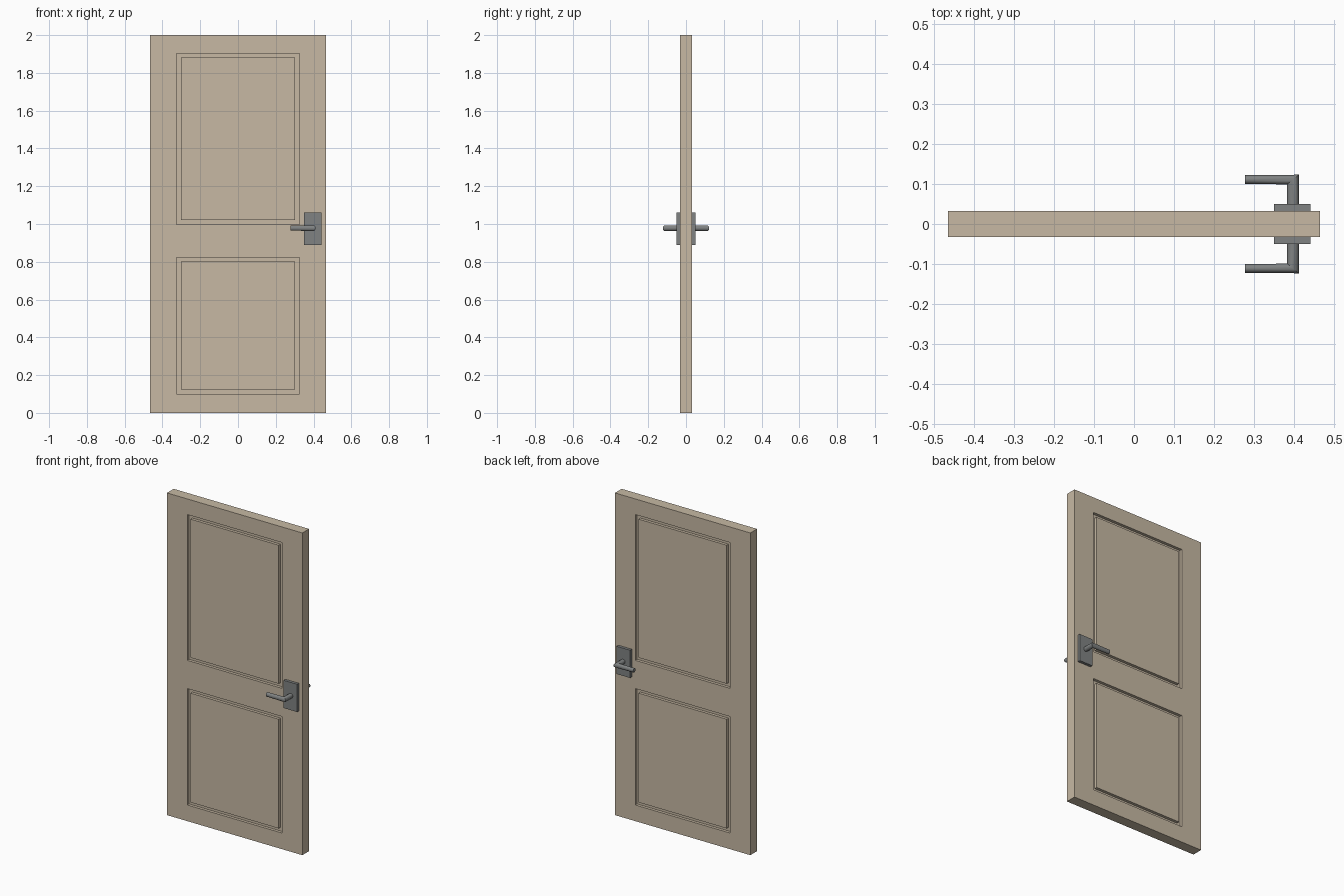
import bpy, bmesh, math
from mathutils import Vector, Matrix

if "Cube" in bpy.data.objects:
    bpy.data.objects.remove(bpy.data.objects["Cube"])


def material(name, rgb):
    m = bpy.data.materials.new(name)
    m.diffuse_color = (*rgb, 1)
    m.use_nodes = True
    m.node_tree.nodes["Principled BSDF"].inputs["Base Color"].default_value = m.diffuse_color
    return m


BEIGE = material("beige paint", (0.57, 0.485, 0.37))
STEEL = material("dark steel", (0.215, 0.225, 0.225))


def finish(bm, name, mat):
    bmesh.ops.recalc_face_normals(bm, faces=bm.faces[:])
    me = bpy.data.meshes.new(name)
    bm.to_mesh(me)
    bm.free()
    me.materials.append(mat)
    ob = bpy.data.objects.new(name, me)
    bpy.context.collection.objects.link(ob)
    return ob


def add_box(bm, x0, x1, y0, y1, z0, z1):
    size = Matrix.Diagonal((x1 - x0, y1 - y0, z1 - z0, 1))
    mid = Matrix.Translation(((x0 + x1) / 2, (y0 + y1) / 2, (z0 + z1) / 2))
    bmesh.ops.create_cube(bm, size=1, matrix=mid @ size)


# Door leaf: slab with two raised panels set in grooves on each side
W, T = 0.465, 0.033
PX = 0.325
PANELS = [(0.10, 0.823), (0.998, 1.903)]
GROOVE, DEPTH = 0.032, 0.018

bm = bmesh.new()
add_box(bm, -W, W, -T, T, 0, 2)
cuts = [((x, 0, 0), (1, 0, 0)) for x in (-PX, PX)]
cuts += [((0, 0, z), (0, 0, 1)) for pair in PANELS for z in pair]
for co, no in cuts:
    bmesh.ops.bisect_plane(bm, geom=bm.verts[:] + bm.edges[:] + bm.faces[:],
                           plane_co=Vector(co), plane_no=Vector(no))
bm.normal_update()
panel_faces = []
for f in bm.faces:
    c = f.calc_center_median()
    if abs(f.normal.y) > 0.9 and abs(c.x) < PX and any(a < c.z < b for a, b in PANELS):
        panel_faces.append(f)
for thick, depth in ((0, -DEPTH), (GROOVE, 0), (0, DEPTH)):
    bmesh.ops.inset_individual(bm, faces=panel_faces, thickness=thick, depth=depth)
    bm.normal_update()
finish(bm, "door_leaf", BEIGE)


# Lever: round bar out of the plate, mitred corner, then along the door
def lever(name, side, n=12):
    bm = bmesh.new()
    xc, zc, yc, r, ry = 0.397, 0.978, 0.111, 0.015, 0.0125
    rings = [[], [], []]
    for i in range(n):
        a = 2 * math.pi * (i + 0.5) / n
        c, z = math.cos(a), zc + r * math.sin(a)
        rings[0].append(bm.verts.new((xc + r * c, side * 0.045, z)))
        rings[1].append(bm.verts.new((xc + r * c, side * (yc + ry * c), z)))
        rings[2].append(bm.verts.new((0.277, side * (yc + 0.9 * ry * c),
                                      zc + 0.9 * r * math.sin(a))))
    for p, q in zip(rings, rings[1:]):
        for i in range(n):
            j = (i + 1) % n
            bm.faces.new((p[i], p[j], q[j], q[i]))
    bm.faces.new(rings[0])
    bm.faces.new(rings[2])
    ob = finish(bm, name, STEEL)
    bpy.context.view_layer.objects.active = ob
    ob.select_set(True)
    bpy.ops.object.shade_smooth_by_angle(angle=math.radians(35))
    ob.select_set(False)


# Handle hardware on both sides
for side, label in ((-1, "front"), (1, "back")):
    bm = bmesh.new()
    ya, yb = sorted((side * (T - 0.001), side * 0.0505))
    add_box(bm, 0.349, 0.441, ya, yb, 0.889, 1.061)
    finish(bm, label + "_handle_plate", STEEL)
    lever(label + "_lever", side)
